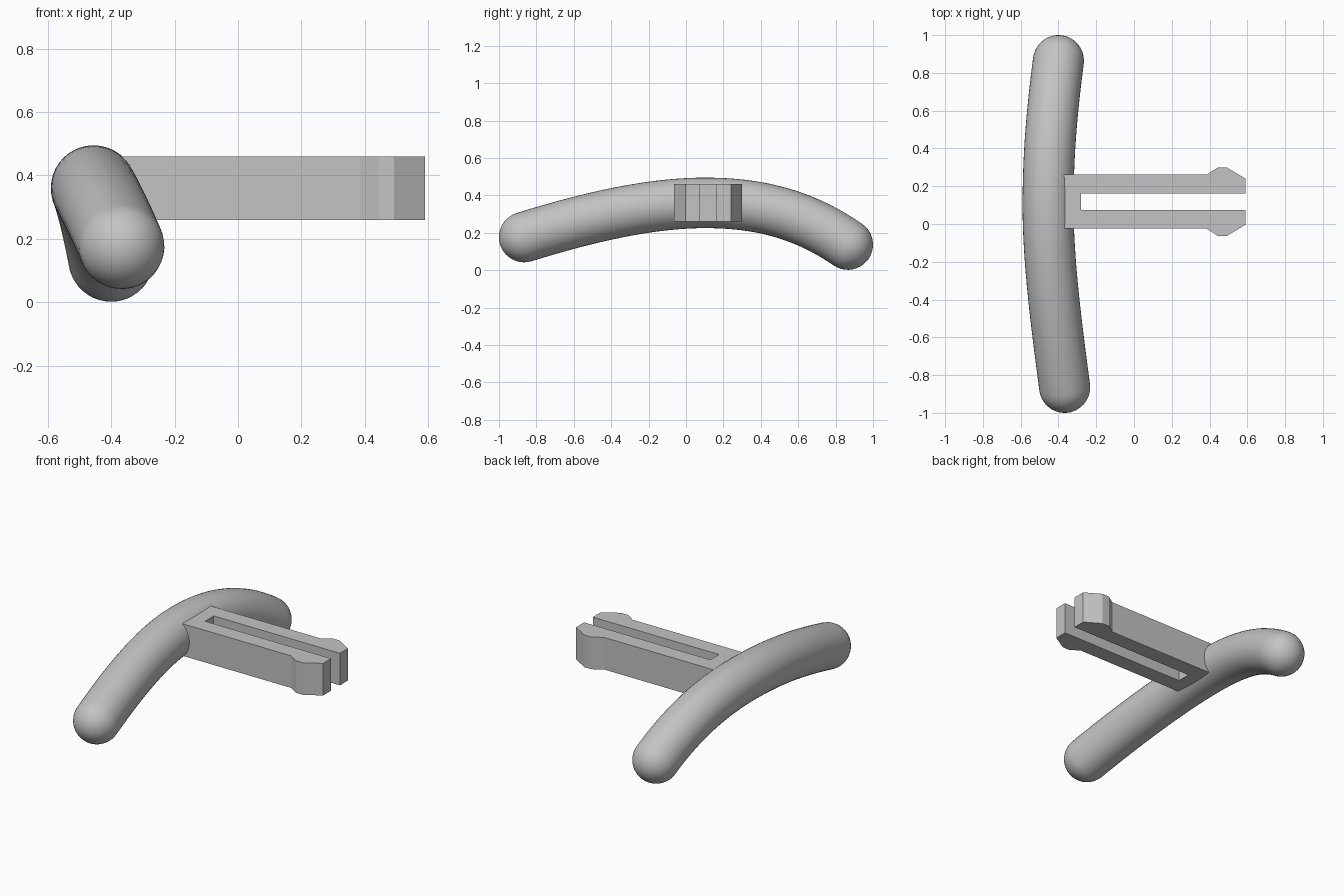
import bpy, bmesh, math
from mathutils import Vector, geometry

cube = bpy.data.objects.get("Cube")
if cube:
    bpy.data.objects.remove(cube, do_unlink=True)

grey = bpy.data.materials.new("plain_grey")
grey.use_nodes = True
GREY = (0.55, 0.55, 0.55, 1)
grey.diffuse_color = GREY
grey.node_tree.nodes["Principled BSDF"].inputs["Base Color"].default_value = GREY


def make_object(name, bm):
    bmesh.ops.recalc_face_normals(bm, faces=bm.faces)
    mesh = bpy.data.meshes.new(name)
    bm.to_mesh(mesh)
    bm.free()
    mesh.materials.append(grey)
    obj = bpy.data.objects.new(name, mesh)
    bpy.context.collection.objects.link(obj)
    return obj


# Handle: round bar swept along a bowed path, with hemispherical ends
R, SIDES, CAP = 0.135, 40, 10
crest = Vector((-0.455, 0.10, 0.36))
front = [Vector(p) for p in ((-0.367, -0.865, 0.177), (-0.41, -0.54, 0.278), (-0.455, -0.2, 0.36))]
back = [Vector(p) for p in ((-0.455, 0.38, 0.36), (-0.432, 0.62, 0.305), (-0.40, 0.865, 0.137))]
path = geometry.interpolate_bezier(*front, crest, 24)[:-1]
path += geometry.interpolate_bezier(crest, *back, 24)

rings = []
for i, p in enumerate(path):
    t = (path[min(i + 1, len(path) - 1)] - path[max(i - 1, 0)]).normalized()
    rings.append((p, t, R))
start, end = rings[0], rings[-1]
for k in range(1, CAP):
    a = k / CAP * math.pi / 2
    out, r = R * math.sin(a), R * math.cos(a)
    rings.insert(0, (start[0] - start[1] * out, start[1], r))
    rings.append((end[0] + end[1] * out, end[1], r))

bm = bmesh.new()
loops = []
for p, t, r in rings:
    u = t.cross(Vector((0, 0, 1))).normalized()
    v = u.cross(t)
    angles = [2 * math.pi * s / SIDES for s in range(SIDES)]
    loops.append([bm.verts.new(p + r * (u * math.cos(a) + v * math.sin(a))) for a in angles])
for a, b in zip(loops, loops[1:]):
    for s in range(SIDES):
        n = (s + 1) % SIDES
        bm.faces.new((a[s], a[n], b[n], b[s]))
for loop, tip in ((loops[0], start[0] - start[1] * R), (loops[-1], end[0] + end[1] * R)):
    pole = bm.verts.new(tip)
    for s in range(SIDES):
        bm.faces.new((loop[s], loop[(s + 1) % SIDES], pole))
handle = make_object("curved_handle", bm)
for f in handle.data.polygons:
    f.use_smooth = True

# Clip: slotted two-prong plate with barbed tips, symmetric about its own centre line
MID, LOW, HIGH = 0.118, 0.26, 0.46
half = [(-0.37, 0.143), (0.385, 0.143), (0.443, 0.181), (0.492, 0.181),
        (0.59, 0.122), (0.59, 0.043), (-0.28, 0.043)]
outline = [(x, MID - d) for x, d in half] + [(x, MID + d) for x, d in reversed(half)]
bm = bmesh.new()
face = bm.faces.new([bm.verts.new((x, y, LOW)) for x, y in outline])
extruded = bmesh.ops.extrude_face_region(bm, geom=[face], use_keep_orig=True)
top = [g for g in extruded["geom"] if isinstance(g, bmesh.types.BMVert)]
bmesh.ops.translate(bm, verts=top, vec=(0, 0, HIGH - LOW))
make_object("snap_clip", bm)
